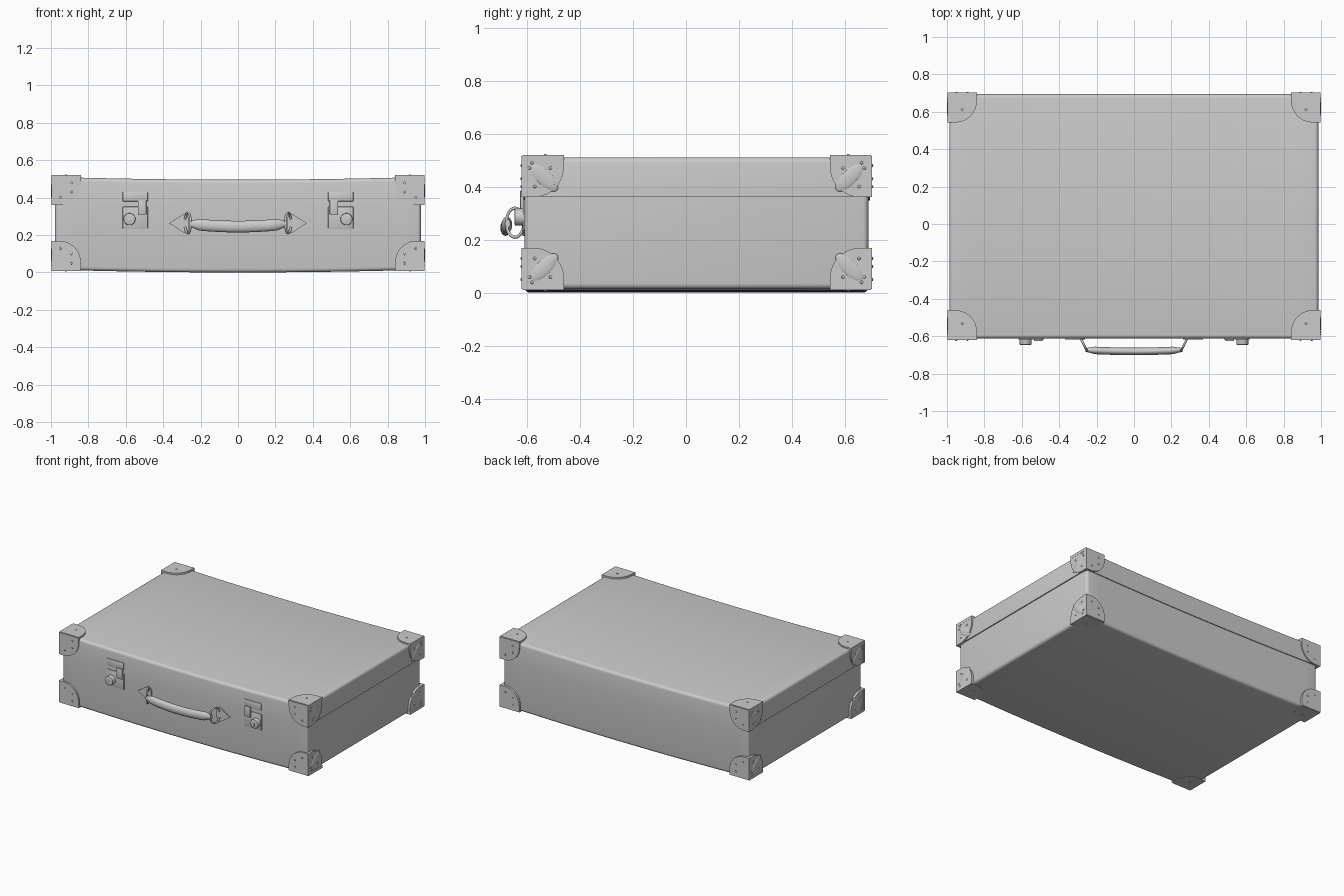
import bpy, bmesh, math
from mathutils import Matrix, Vector

if "Cube" in bpy.data.objects:
    bpy.data.objects.remove(bpy.data.objects["Cube"])


def finish(bm, name, angle=35):
    bmesh.ops.recalc_face_normals(bm, faces=bm.faces[:])
    me = bpy.data.meshes.new(name)
    bm.to_mesh(me)
    bm.free()
    ob = bpy.data.objects.new(name, me)
    bpy.context.collection.objects.link(ob)
    bpy.ops.object.select_all(action='DESELECT')
    ob.select_set(True)
    bpy.context.view_layer.objects.active = ob
    bpy.ops.object.shade_smooth_by_angle(angle=math.radians(angle))
    return ob


def cube(bm, lo, hi):
    lo, hi = Vector(lo), Vector(hi)
    m = Matrix.Translation((lo + hi) / 2) @ Matrix.Diagonal((*(hi - lo), 1))
    return bmesh.ops.create_cube(bm, size=1, matrix=m)['verts']


def box(name, lo, hi, bevel=0.003):
    bm = bmesh.new()
    cube(bm, lo, hi)
    bmesh.ops.bevel(bm, geom=bm.edges[:], offset=bevel, segments=2, affect='EDGES', profile=0.5)
    return finish(bm, name)


def prism(bm, pts, vec):
    f = bm.faces.new([bm.verts.new(p) for p in pts])
    r = bmesh.ops.extrude_face_region(bm, geom=[f], use_keep_orig=True)
    bmesh.ops.translate(bm, vec=vec, verts=[v for v in r['geom'] if isinstance(v, bmesh.types.BMVert)])


def dome(bm, centre, scale, rot=Matrix(), seg=10):
    m = Matrix.Translation(centre) @ rot @ Matrix.Diagonal((*scale, 1))
    bmesh.ops.create_uvsphere(bm, u_segments=seg, v_segments=seg // 2 + 1, radius=1, matrix=m)


def mirror_x(ob):
    m = ob.modifiers.new('mirror', 'MIRROR')
    m.use_bisect_axis[0] = False
    return ob


# Case halves: rounded boxes that sag slightly across the width
def shell(name, lo, hi, seam_z):
    bm = bmesh.new()
    cube(bm, lo, hi)
    edges = [e for e in bm.edges if not all(abs(v.co.z - seam_z) < 1e-4 for v in e.verts)]
    bmesh.ops.bevel(bm, geom=edges, offset=0.02, segments=4, affect='EDGES', profile=0.5)
    for i in range(-7, 8):
        bmesh.ops.bisect_plane(bm, geom=bm.verts[:] + bm.edges[:] + bm.faces[:],
                               plane_co=(i / 8, 0, 0), plane_no=(1, 0, 0))
    for v in bm.verts:
        v.co.z -= 0.015 * (1 - v.co.x ** 2)
    return finish(bm, name)


shell('case_base', (-0.979, -0.609, 0.015), (0.979, 0.688, 0.366), 0.366)
shell('case_lid', (-0.986, -0.613, 0.363), (0.986, 0.694, 0.511), 0.363)

# Corner guards: three plates with a rounded inner corner, plus rivets
S, R, T = 0.16, 0.115, 0.02
outline = [(0, 0), (S, 0)] + [(S - R + R * math.cos(a), S - R + R * math.sin(a))
                              for a in [math.pi / 2 * i / 10 for i in range(11)]] + [(0, S)]
rivets = {0: [(0.03, 0.05), (0.05, 0.12), (0.11, 0.05), (0.12, 0.11), (0.04, 0.03)],
          1: [(0.05, 0.12), (0.11, 0.04), (0.11, 0.09)],
          2: [(0.08, 0.09)]}


def corner(name, sx, sy, sz):
    bm = bmesh.new()
    for axis in range(3):
        def place(u, v, n):
            p = [u, v]
            p.insert(axis, n)
            return Vector(p)
        off = 0.005 if axis == 0 else 0.0
        prism(bm, [place(max(u, 0.004), max(v, 0.004), off) for u, v in outline], place(0, 0, T))
        for u, v in rivets[axis]:
            dome(bm, place(u, v, off), place(0.006, 0.006, 0.004))
    # embossed diagonal swelling on the side plate
    dome(bm, (0.008, 0.085, 0.085), (0.008, 0.07, 0.03), Matrix.Rotation(math.pi / 4, 4, 'X'), 20)
    org = Vector((sx, 0.703 if sy > 0 else -0.621, 0.52 if sz > 0 else 0.009))
    for v in bm.verts:
        v.co = org - Vector((sx * v.co.x, sy * v.co.y, sz * v.co.z))
    if sx * sy * sz > 0:
        bmesh.ops.reverse_faces(bm, faces=bm.faces[:])
    finish(bm, name)


for sx, nx in ((-1, 'left'), (1, 'right')):
    for sy, ny in ((-1, 'front'), (1, 'back')):
        for sz, nz in ((-1, 'lower'), (1, 'upper')):
            corner(f'corner_guard_{nz}_{ny}_{nx}', sx, sy, sz)

# Latches, mirrored left and right
mirror_x(box('latch_lid_plate', (0.482, -0.618, 0.38), (0.617, -0.60, 0.43)))
mirror_x(box('latch_base_plate', (0.482, -0.616, 0.235), (0.617, -0.60, 0.352)))
mirror_x(box('latch_hasp', (0.49, -0.626, 0.31), (0.535, -0.605, 0.385)))
bm = bmesh.new()
bmesh.ops.create_cone(bm, cap_ends=True, segments=28, radius1=0.032, radius2=0.032, depth=0.045,
                      matrix=Matrix.Translation((0.58, -0.624, 0.285)) @ Matrix.Rotation(math.pi / 2, 4, 'X'))
rim = [e for f in bm.faces if len(f.verts) > 4 and f.calc_center_median().y < -0.63 for e in f.edges]
bmesh.ops.bevel(bm, geom=rim, offset=0.004, segments=2, affect='EDGES', profile=0.5)
mirror_x(finish(bm, 'lock_button'))
mirror_x(box('keyhole_slot', (0.577, -0.648, 0.268), (0.583, -0.64, 0.292), 0.001))

# Handle tabs: pointed leather leaves on the front
bm = bmesh.new()
leaf = [(0.368, 0), (0.29, 0.05), (0.272, 0.045), (0.262, 0.025),
        (0.262, -0.025), (0.272, -0.045), (0.29, -0.05)]
prism(bm, [(x, -0.618, 0.263 + z) for x, z in leaf], (0, 0.018, 0))
mirror_x(finish(bm, 'handle_tab'))

# Handle rings: slanted wire loops from the tab to the grip
for s, side in ((-1, 'left'), (1, 'right')):
    cu = bpy.data.curves.new('ring', 'CURVE')
    cu.dimensions = '3D'
    cu.bevel_depth, cu.bevel_resolution = 0.006, 2
    sp = cu.splines.new('POLY')
    sp.points.add(23)
    for i, p in enumerate(sp.points):
        a = math.tau * i / 24
        d = math.cos(a)
        p.co = (s * (0.268 + 0.016 * d), -0.645 + 0.033 * d, 0.264 + 0.055 * math.sin(a), 1)
    sp.use_cyclic_u = True
    ob = bpy.data.objects.new('handle_ring_' + side, cu)
    bpy.context.collection.objects.link(ob)

# Handle grip: lofted oval bar, bowed gently down and outward
bm = bmesh.new()
rings = []
N = 20
for i in range(N + 1):
    t = 2 * i / N - 1
    k = 1.0 if abs(t) < 0.85 else 0.72
    if i in (0, N):
        k = 0.5
    rings.append([bm.verts.new((0.26 * t,
                                -0.681 + 0.008 * t * t + 0.02 * k * math.cos(math.tau * j / 16),
                                0.245 + 0.016 * t * t + 0.031 * k * math.sin(math.tau * j / 16)))
                  for j in range(16)])
for a, b in zip(rings, rings[1:]):
    for j in range(16):
        bm.faces.new((a[j], a[(j + 1) % 16], b[(j + 1) % 16], b[j]))
bm.faces.new(rings[0])
bm.faces.new(rings[-1])
finish(bm, 'handle_grip', 50)
